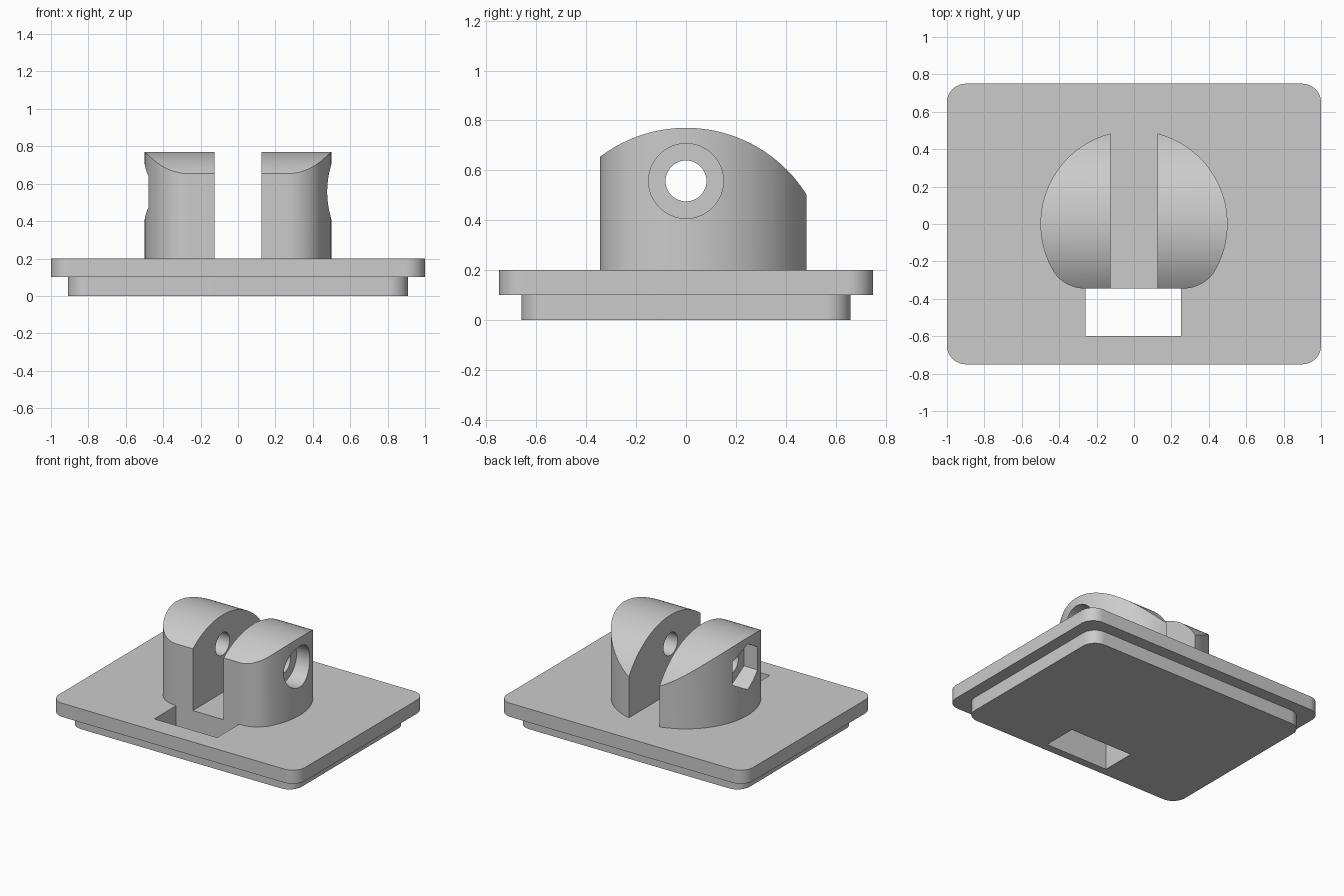
import bpy
import bmesh
from math import sin, cos, pi, atan2, sqrt
from mathutils import Vector

cube = bpy.data.objects.get("Cube")
if cube:
    bpy.data.objects.remove(cube, do_unlink=True)

grey = bpy.data.materials.new("light grey")
grey.use_nodes = True
grey.diffuse_color = (0.6, 0.6, 0.6, 1)
grey.node_tree.nodes["Principled BSDF"].inputs["Base Color"].default_value = (0.6, 0.6, 0.6, 1)


def arc(cx, cy, r, start, end, steps):
    """Points along an arc, both ends included."""
    angles = [start + (end - start) * i / steps for i in range(steps + 1)]
    return [(cx + r * cos(a), cy + r * sin(a)) for a in angles]


def polygon(cy, cz, r, sides):
    return arc(cy, cz, r, pi / 2, pi / 2 + 2 * pi, sides)[:-1]


def rounded_rectangle(hx, hy, r):
    points = []
    for i, (sx, sy) in enumerate([(1, 1), (-1, 1), (-1, -1), (1, -1)]):
        points += arc(sx * (hx - r), sy * (hy - r), r, i * pi / 2, (i + 1) * pi / 2, 12)
    return points


def prism(name, points, low, high, axis="z"):
    """Extrude an xy profile along z, or a yz profile along x."""
    bm = bmesh.new()
    place = (lambda p: (p[0], p[1], low)) if axis == "z" else (lambda p: (low, p[0], p[1]))
    face = bm.faces.new([bm.verts.new(place(p)) for p in points])
    moved = bmesh.ops.extrude_face_region(bm, geom=[face])["geom"]
    step = Vector((0, 0, high - low)) if axis == "z" else Vector((high - low, 0, 0))
    bmesh.ops.translate(bm, vec=step, verts=[v for v in moved if isinstance(v, bmesh.types.BMVert)])
    bmesh.ops.recalc_face_normals(bm, faces=bm.faces)
    mesh = bpy.data.meshes.new(name)
    bm.to_mesh(mesh)
    bm.free()
    mesh.materials.append(grey)
    obj = bpy.data.objects.new(name, mesh)
    bpy.context.collection.objects.link(obj)
    return obj


def activate(obj):
    bpy.ops.object.select_all(action="DESELECT")
    obj.select_set(True)
    bpy.context.view_layer.objects.active = obj


def carve(obj, cutter, operation="DIFFERENCE"):
    cutter.hide_render = True
    mod = obj.modifiers.new("carve", "BOOLEAN")
    mod.operation, mod.object, mod.solver = operation, cutter, "EXACT"
    activate(obj)
    bpy.ops.object.modifier_apply(modifier=mod.name)
    bpy.data.objects.remove(cutter, do_unlink=True)


def smooth(obj):
    activate(obj)
    bpy.ops.object.shade_smooth_by_angle(angle=pi / 6)


# Stepped base plate with a rectangular through opening
FRONT = -0.345
for name, hx, hy, low in [("lower_plate", 0.91, 0.66, 0), ("upper_plate", 1, 0.75, 0.1)]:
    plate = prism(name, rounded_rectangle(hx, hy, 0.1), low, low + 0.1)
    opening = [(-0.26, -0.6), (0.25, -0.6), (0.25, FRONT), (-0.26, FRONT)]
    carve(plate, prism("opening_cutter", opening, -0.1, 0.4))
    smooth(plate)

# Outline of one hinge lug: flat front, fillet, round side, straight inner wall
R, FILLET, GAP, TOP = 0.5, 0.2, 0.125, 0.2
cy = FRONT + FILLET
cx = sqrt((R - FILLET) ** 2 - cy ** 2)
tangent = atan2(cy, cx)
outline = [(GAP, FRONT)]
outline += arc(cx, cy, FILLET, -pi / 2, tangent, 16)
outline += arc(0, 0, R, tangent, atan2(sqrt(R * R - GAP * GAP), GAP), 48)[1:]

# Left lug has a round counterbore, right lug a hexagonal nut pocket
PIN = 0.557
for name, side, radius, sides in [("left_lug", 1, 0.15, 64), ("right_lug", -1, 0.168, 6)]:
    lug = prism(name, [(side * x, y) for x, y in outline], TOP, 1)
    carve(lug, prism("crown_cutter", polygon(0, TOP, 0.57, 160), -1, 1, "x"), "INTERSECT")
    carve(lug, prism("pin_cutter", polygon(0, PIN, 0.082, 48), -1, 1, "x"))
    ends = sorted((side * 0.37, side))
    carve(lug, prism("pocket_cutter", polygon(0, PIN, radius, sides), *ends, "x"))
    smooth(lug)
